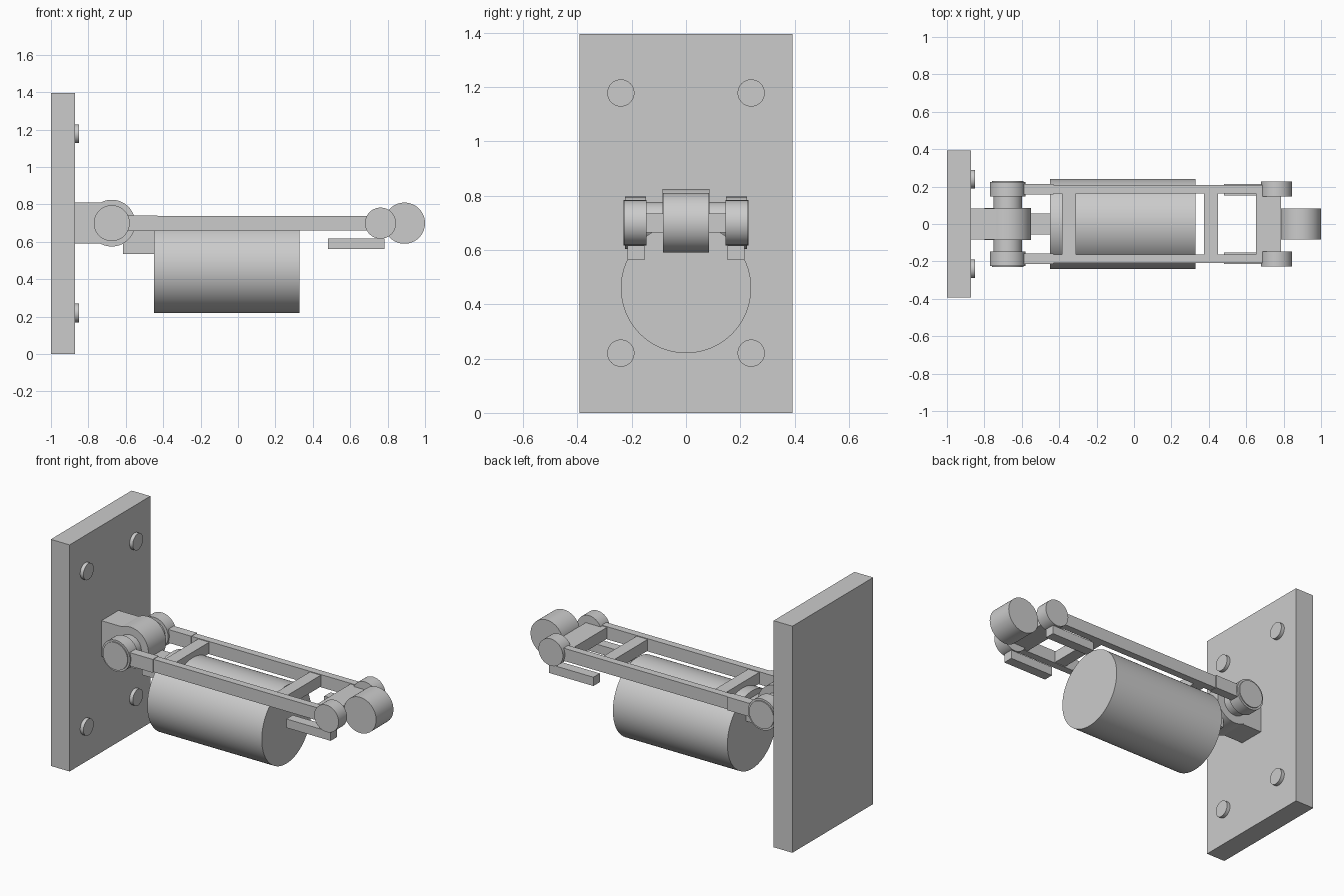
import bpy, math

if "Cube" in bpy.data.objects:
    bpy.data.objects.remove(bpy.data.objects["Cube"])

grey = bpy.data.materials.new("plain_grey")
grey.diffuse_color = (0.6, 0.6, 0.6, 1)
grey.use_nodes = True
grey.node_tree.nodes["Principled BSDF"].inputs["Base Color"].default_value = grey.diffuse_color


def box(name, x0, x1, y0, y1, z0, z1):
    bpy.ops.mesh.primitive_cube_add(size=1, location=((x0 + x1) / 2, (y0 + y1) / 2, (z0 + z1) / 2))
    ob = bpy.context.object
    ob.scale = (x1 - x0, y1 - y0, z1 - z0)
    bpy.ops.object.transform_apply(location=False, rotation=False, scale=True)
    ob.name = name
    ob.data.materials.append(grey)
    return ob


def cyl(name, axis, r, a0, a1, u, v, n=64):
    """Cylinder from a0 to a1 along axis; (u, v) are the other two coordinates."""
    mid = (a0 + a1) / 2
    if axis == 'X':
        loc, rot = (mid, u, v), (0, math.pi / 2, 0)
    else:
        loc, rot = (u, mid, v), (math.pi / 2, 0, 0)
    bpy.ops.mesh.primitive_cylinder_add(vertices=n, radius=r, depth=abs(a1 - a0), location=loc, rotation=rot)
    ob = bpy.context.object
    ob.name = name
    ob.data.materials.append(grey)
    bpy.ops.object.shade_smooth_by_angle(angle=math.radians(30))
    return ob


# wall plate with four bolts
box("wall_plate", -1, -0.872, -0.393, 0.393, 0, 1.395)
for y in (-0.24, 0.24):
    for z in (0.22, 1.178):
        cyl("plate_bolt", 'X', 0.05, -0.88, -0.85, y, z, 48)

# hinge bracket, knuckle and axle
HX, HZ = -0.675, 0.70
box("hinge_bracket", -0.88, HX, -0.083, 0.083, 0.59, 0.81)
cyl("hinge_knuckle", 'Y', 0.125, -0.086, 0.086, HX, HZ)
cyl("hinge_axle", 'Y', 0.077, -0.16, 0.16, HX, HZ)

# motor and the strut that carries it
cyl("motor_drum", 'X', 0.24, -0.45, 0.33, 0, 0.46, 96)
box("motor_strut", -0.615, -0.44, -0.057, 0.057, 0.535, 0.66)

# paired side parts
for s, side in ((-1, "front"), (1, "back")):
    def sbox(name, x0, x1, y0, y1, z0, z1):
        box(f"{side}_{name}", x0, x1, *sorted((s * y0, s * y1)), z0, z1)

    def scyl(name, r, y0, y1, x):
        cyl(f"{side}_{name}", 'Y', r, *sorted((s * y0, s * y1)), x, HZ)

    sbox("arm_rail", -0.6, 0.72, 0.163, 0.208, 0.66, 0.738)
    sbox("arm_lug", -0.62, -0.43, 0.159, 0.215, 0.658, 0.74)
    scyl("hinge_drum", 0.096, 0.147, 0.224, HX)
    scyl("hinge_cap", 0.084, 0.22, 0.231, HX)
    scyl("tip_drum", 0.083, 0.146, 0.228, 0.762)
    sbox("lower_bar", 0.48, 0.782, 0.153, 0.215, 0.563, 0.617)

# cross bars joining the rails
for name, x0, x1 in (("rear_cross_bar", -0.385, -0.31), ("middle_cross_bar", 0.375, 0.45),
                     ("tip_cross_bar", 0.652, 0.785)):
    box(name, x0, x1, -0.17, 0.17, 0.664, 0.734)

# roller at the tip
cyl("tip_roller", 'Y', 0.11, -0.084, 0.084, 0.89, HZ)
